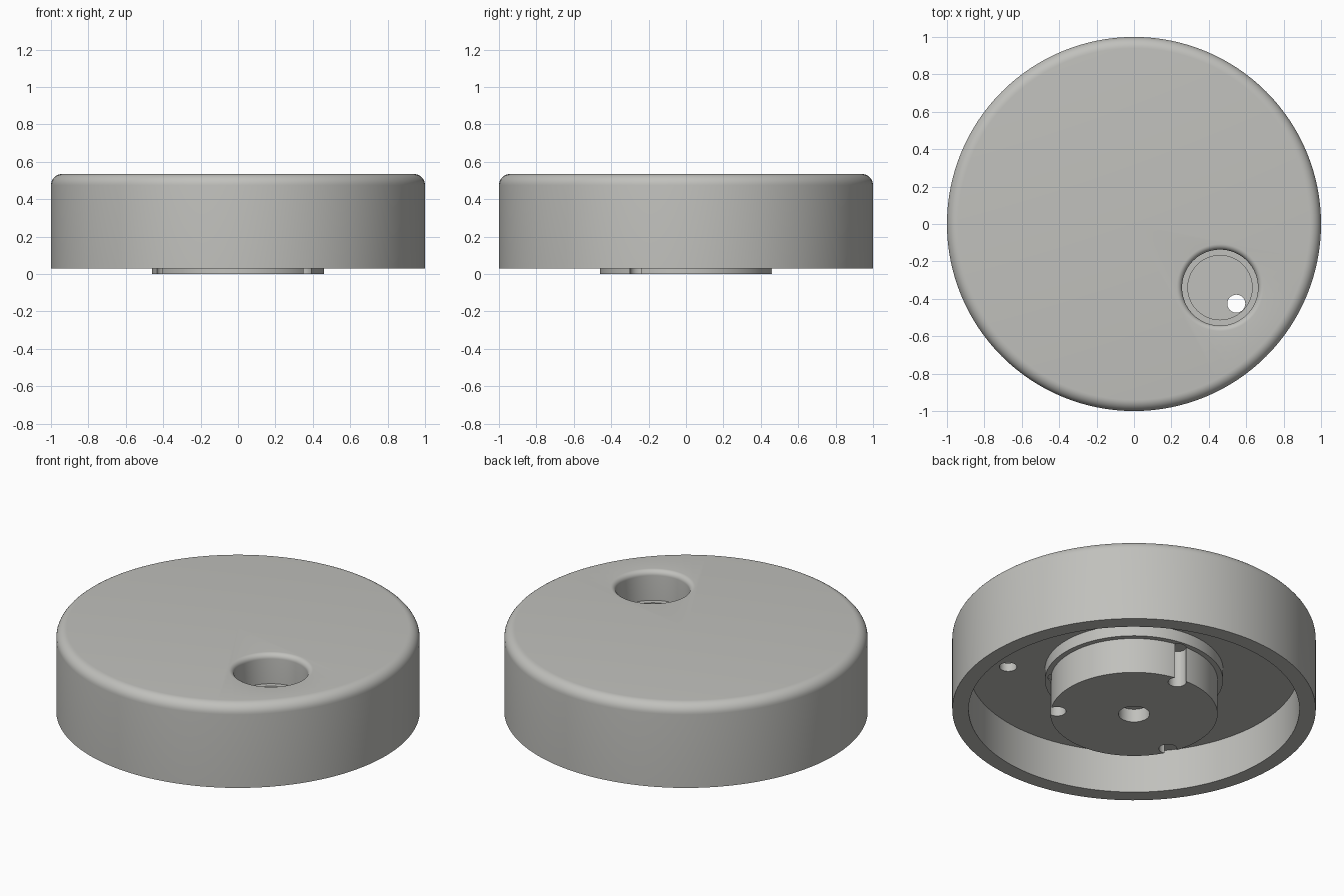
import bpy, bmesh, math

if "Cube" in bpy.data.objects:
    bpy.data.objects.remove(bpy.data.objects["Cube"])

grey = bpy.data.materials.new("light_grey")
grey.diffuse_color = (0.53, 0.53, 0.505, 1)
grey.use_nodes = True
grey.node_tree.nodes["Principled BSDF"].inputs["Base Color"].default_value = grey.diffuse_color


def arc(cx, cz, r, a0, a1, n=8):
    """Points of a rounded corner in the (radius, height) plane."""
    angles = [math.radians(a0 + (a1 - a0) * i / n) for i in range(n + 1)]
    return [(cx + r * math.cos(a), cz + r * math.sin(a)) for a in angles]


def lathe(name, profile, x=0, y=0, sides=128):
    """Closed solid turned about a vertical axis; profile ends lie on the axis."""
    bm = bmesh.new()
    rings = []
    for r, z in profile:
        if r < 1e-6:
            rings.append([bm.verts.new((x, y, z))] * sides)
        else:
            rings.append([bm.verts.new((x + r * math.cos(math.tau * i / sides),
                                        y + r * math.sin(math.tau * i / sides), z))
                          for i in range(sides)])
    for lo, hi in zip(rings, rings[1:]):
        for i in range(sides):
            j = (i + 1) % sides
            bm.faces.new(list(dict.fromkeys((lo[i], lo[j], hi[j], hi[i]))))
    bmesh.ops.recalc_face_normals(bm, faces=bm.faces)
    mesh = bpy.data.meshes.new(name)
    bm.to_mesh(mesh)
    bm.free()
    mesh.materials.append(grey)
    ob = bpy.data.objects.new(name, mesh)
    bpy.context.collection.objects.link(ob)
    return ob


def cylinder(name, r, z0, z1, x=0, y=0):
    return lathe(name, [(0, z0), (r, z0), (r, z1), (0, z1)], x, y, 40)


TOP, RIM, CEILING, FILLET = 0.535, 0.03, 0.285, 0.06

# Knob: central hub with blind shaft bore, shoulder, hollow underside, outer wall, rounded top
knob = lathe("knob_body", [
    (0, 0.08), (0.086, 0.08), (0.086, 0), (0.46, 0), (0.46, 0.215),
    (0.49, 0.215), (0.49, CEILING), (0.91, CEILING), (0.91, RIM), (1, RIM),
    *arc(1 - FILLET, TOP - FILLET, FILLET, 0, 90), (0, TOP)])

# Finger dimple with a stepped floor and a rounded lip
dimple = lathe("dimple_cutter", [
    (0, 0.335), (0.172, 0.335), (0.172, 0.355), (0.203, 0.355),
    *arc(0.233, TOP - 0.03, 0.03, 180, 90), (0.233, 0.6), (0, 0.6)],
    0.46, -0.34, 96)
cutters = [dimple]

# Small drain hole through the dimple floor
cutters.append(cylinder("drain_cutter", 0.048, 0.2, 0.45, 0.547, -0.426))

# Three screw holes breaking out of the hub side
for deg in (-36, 84, 204):
    a = math.radians(deg)
    cutters.append(cylinder("screw_cutter", 0.05, -0.05, 0.222,
                            0.425 * math.cos(a), 0.425 * math.sin(a)))

bpy.context.view_layer.objects.active = knob
knob.select_set(True)
for cutter in cutters:
    cutter.hide_render = True
    mod = knob.modifiers.new("cut", "BOOLEAN")
    mod.operation, mod.solver, mod.object = "DIFFERENCE", "EXACT", cutter
    bpy.ops.object.modifier_apply(modifier=mod.name)
    bpy.data.objects.remove(cutter)

bpy.ops.object.shade_smooth_by_angle(angle=math.radians(30))
